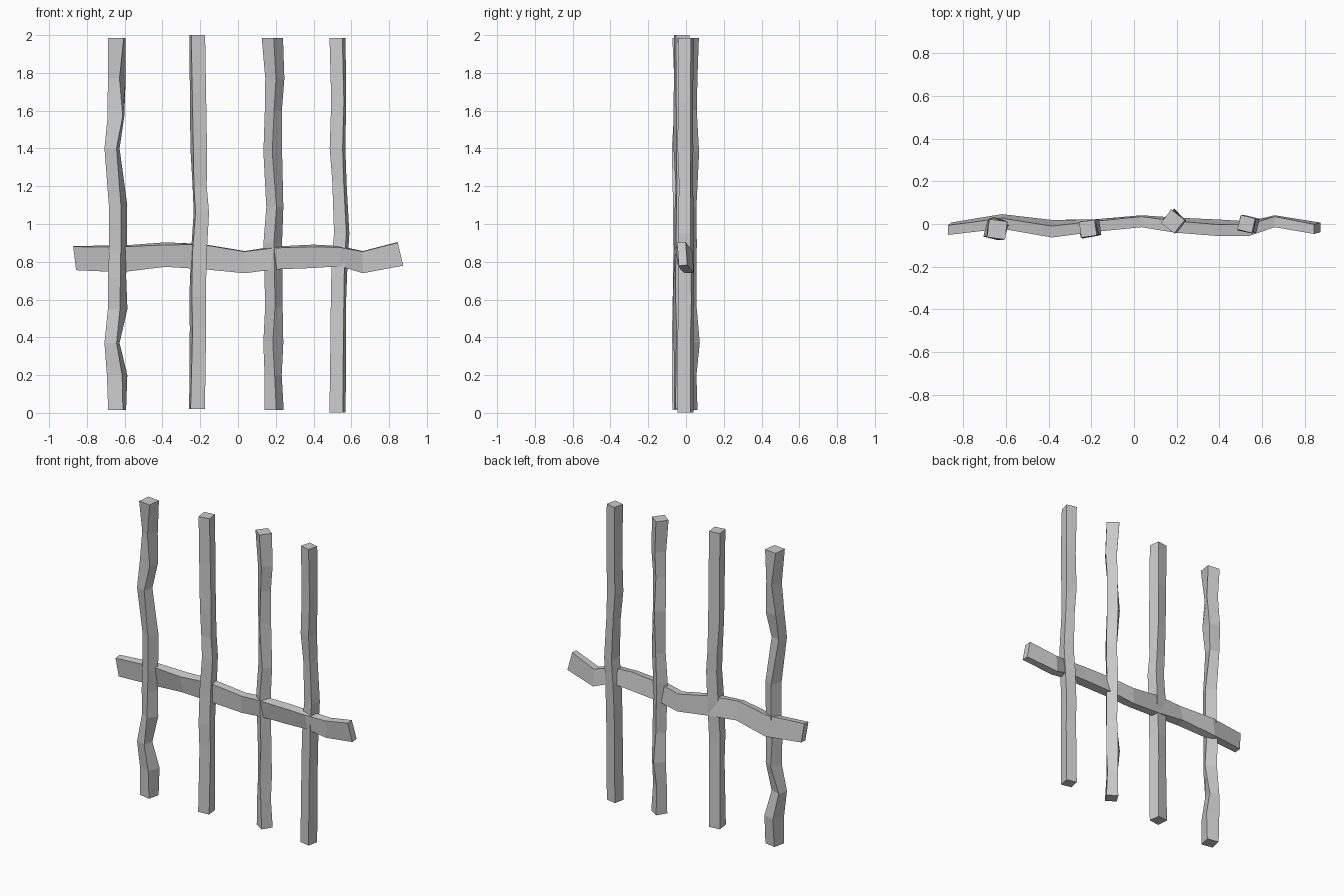
import bpy, bmesh
from math import radians, sin, cos


def beam(name, rings, along_x=False):
    """Loft four-sided rings: (along, u, v, width, depth, twist degrees, lean)."""
    bm = bmesh.new()
    loops = []
    for c, u, v, w, d, twist, lean in rings:
        t = radians(twist)
        loop = []
        for su, sv in ((-1, -1), (1, -1), (1, 1), (-1, 1)):
            a, b = su * w / 2, sv * d / 2
            pu, pv = a * cos(t) - b * sin(t), a * sin(t) + b * cos(t)
            p = (u + pu, v + pv, c + lean * pv)
            loop.append(bm.verts.new((p[2], p[0], p[1]) if along_x else p))
        loops.append(loop)
    for lo, hi in zip(loops, loops[1:]):
        for i in range(4):
            j = (i + 1) % 4
            bm.faces.new((lo[i], lo[j], hi[j], hi[i]))
    bm.faces.new(loops[0][::-1])
    bm.faces.new(loops[-1])
    bmesh.ops.recalc_face_normals(bm, faces=bm.faces[:])
    mesh = bpy.data.meshes.new(name)
    bm.to_mesh(mesh)
    bm.free()
    bpy.context.collection.objects.link(bpy.data.objects.new(name, mesh))


def post(name, rings):
    """Crooked square post from (z, x, y, side, twist)."""
    beam(name, [(z, x, y, s, s, t, 0) for z, x, y, s, t in rings])


# Four crooked upright posts
post("post_far_left", [
    (0.015, -0.64, -0.025, 0.08, -12), (0.20, -0.64, -0.02, 0.085, -19),
    (0.37, -0.667, -0.035, 0.066, -14), (0.55, -0.637, -0.02, 0.075, -32),
    (0.72, -0.64, -0.02, 0.072, -25), (0.86, -0.635, -0.02, 0.07, -28),
    (1.10, -0.635, -0.02, 0.072, -28), (1.40, -0.667, -0.035, 0.066, -14),
    (1.57, -0.646, -0.02, 0.08, -6), (1.77, -0.642, -0.015, 0.07, -28),
    (1.985, -0.642, -0.025, 0.085, -7)])
post("post_middle_left", [
    (0.02, -0.217, -0.022, 0.076, 6), (0.45, -0.212, -0.022, 0.073, 12),
    (0.62, -0.214, -0.025, 0.075, 10), (0.85, -0.207, -0.02, 0.076, 6),
    (1.06, -0.194, -0.02, 0.072, 8), (1.20, -0.203, -0.018, 0.068, 6),
    (1.40, -0.208, -0.022, 0.074, 12), (1.70, -0.212, -0.022, 0.074, 10),
    (2.0, -0.216, -0.022, 0.074, 8)])
post("post_middle_right", [
    (0.015, 0.191, 0.01, 0.074, -32), (0.20, 0.186, 0.01, 0.065, -35),
    (0.37, 0.187, 0.02, 0.075, -48), (0.56, 0.19, 0.01, 0.066, -38),
    (0.72, 0.188, 0.008, 0.068, -38), (0.90, 0.184, 0.008, 0.07, -38),
    (1.09, 0.195, 0.01, 0.065, -34), (1.38, 0.184, 0.02, 0.07, -48),
    (1.60, 0.187, 0.012, 0.064, -40), (1.77, 0.195, 0.01, 0.072, -38),
    (1.985, 0.182, 0.012, 0.08, -38)])
post("post_far_right", [
    (0.003, 0.527, -0.003, 0.072, -12), (0.40, 0.531, -0.003, 0.07, -12),
    (0.60, 0.532, 0.0, 0.07, -10), (0.80, 0.538, 0.0, 0.07, -14),
    (0.95, 0.549, 0.0, 0.067, -14), (1.22, 0.537, 0.0, 0.062, -14),
    (1.40, 0.527, -0.003, 0.07, -12), (1.65, 0.533, -0.003, 0.068, -10),
    (1.985, 0.527, 0.0, 0.07, -14)])

# Wavy cross rail: (x, y, z, thickness, height, twist, lean)
beam("cross_rail", [
    (-0.865, -0.022, 0.82, 0.045, 0.125, 6, -0.12),
    (-0.62, 0.012, 0.815, 0.05, 0.135, 8, 0),
    (-0.385, -0.022, 0.838, 0.055, 0.12, 14, 0),
    (-0.19, -0.008, 0.828, 0.05, 0.13, 4, 0),
    (0.035, 0.013, 0.798, 0.05, 0.115, 3, 0),
    (0.19, -0.005, 0.82, 0.055, 0.115, 8, 0),
    (0.40, -0.018, 0.829, 0.055, 0.115, 12, 0),
    (0.54, -0.022, 0.83, 0.055, 0.1, 8, 0),
    (0.66, 0.013, 0.798, 0.05, 0.115, 3, 0),
    (0.86, -0.02, 0.842, 0.045, 0.122, 4, -0.24)], along_x=True)
